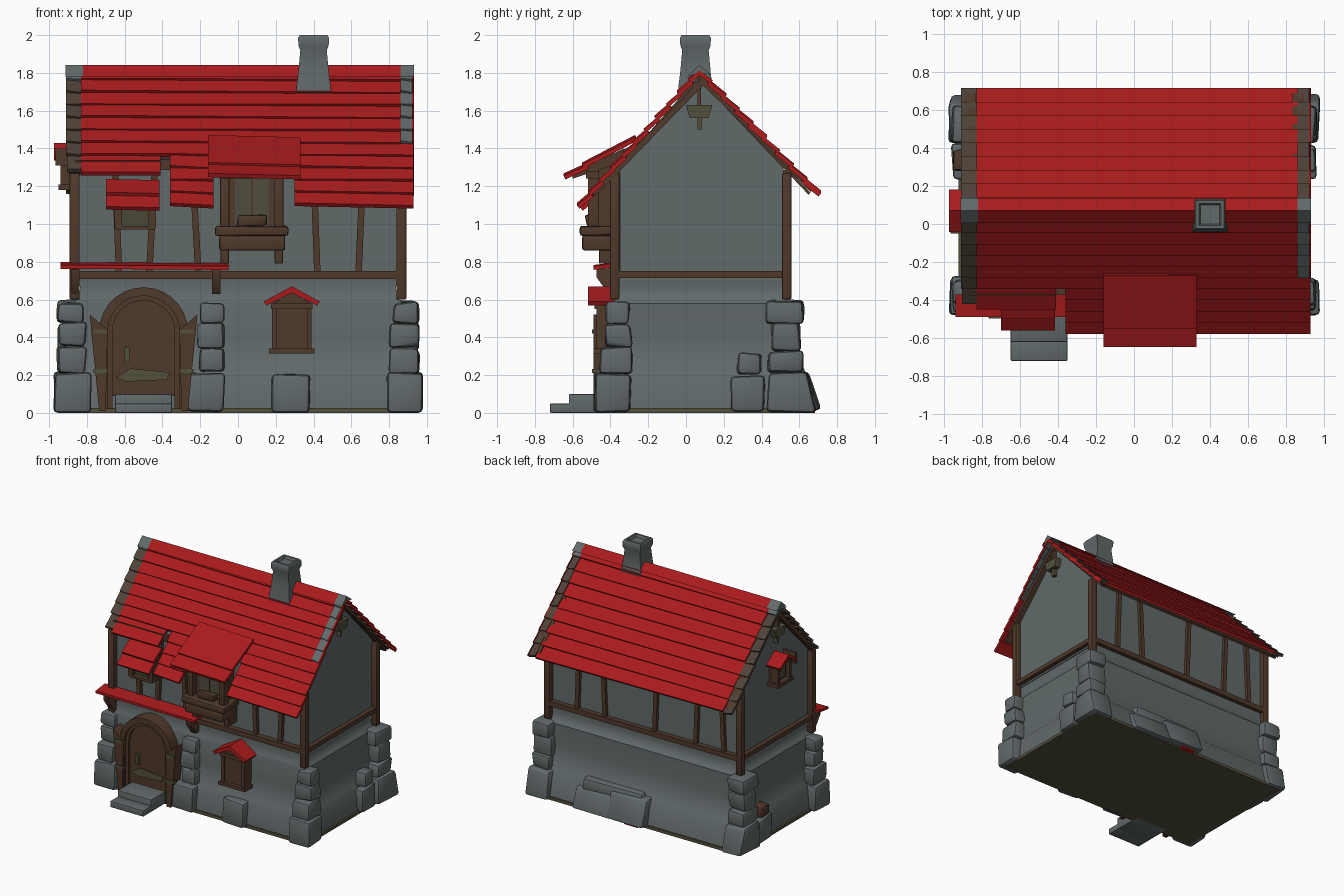
import bpy, bmesh, math, random
from mathutils import Vector

random.seed(4)
cube = bpy.data.objects.get("Cube")
if cube:
    bpy.data.objects.remove(cube)

def material(name, *rgb):
    m = bpy.data.materials.new(name)
    m.use_nodes = True
    m.diffuse_color = (*rgb, 1)
    node = next(n for n in m.node_tree.nodes if n.type == 'BSDF_PRINCIPLED')
    node.inputs["Base Color"].default_value = (*rgb, 1)
    node.inputs["Roughness"].default_value = 0.8
    return m

RED = material("red roof", 0.4, 0.011, 0.012)
GREY = material("grey stone", 0.12, 0.142, 0.144)
WOOD = material("brown wood", 0.08, 0.041, 0.024)
WORN = material("worn plank end", 0.078, 0.056, 0.04)
OLIVE = material("olive earth", 0.085, 0.08, 0.044)
GLASS = material("window glass", 0.08, 0.075, 0.046)

def loft(name, rings, mat, bevel=0):
    """Skin closed rings of 3D points and cap both ends."""
    bm = bmesh.new()
    loops = [[bm.verts.new(p) for p in ring] for ring in rings]
    for a, b in zip(loops, loops[1:]):
        for i in range(len(a)):
            bm.faces.new((a[i - 1], a[i], b[i], b[i - 1]))
    bm.faces.new(loops[0])
    bm.faces.new(loops[-1])
    bmesh.ops.recalc_face_normals(bm, faces=bm.faces)
    if bevel:
        bmesh.ops.bevel(bm, geom=bm.edges[:], offset=bevel, segments=2, profile=0.5, affect='EDGES')
    me = bpy.data.meshes.new(name)
    bm.to_mesh(me)
    bm.free()
    me.materials.append(mat)
    me.shade_smooth()
    me.set_sharp_from_angle(angle=math.radians(40))
    bpy.context.collection.objects.link(bpy.data.objects.new(name, me))

def prism(name, pts, axis, a, b, mat, slew=0):
    """Extrude a profile: (y, z) points along x, or (x, z) points along y."""
    def ring(t, dz):
        return [(t, u, v + dz) if axis == 'x' else (u, t, v + dz) for u, v in pts]
    loft(name, [ring(a, slew), ring(b, -slew)], mat)

def box(name, x, y, z, mat, bevel=0, jitter=0, flare=0):
    """Box between limits; flare pushes out the back foot."""
    x = sorted(x)
    def p(v):
        return v + random.uniform(-jitter, jitter)
    loft(name, [[(p(x[i]), p(y[j]) + f * j, max(0, p(h))) for i, j in ((0, 0), (1, 0), (1, 1), (0, 1))]
                for h, f in zip(z, (flare, 0))], mat, bevel)

def stone(name, x, y, z, flare=0):
    box(name, x, y, z, GREY, 0.022, 0.01, flare)

def slab(name, top, low, x, mat, thick=0.022, slew=0):
    """Sloping board from its upper to its lower (y, z) edge."""
    top, low = Vector(top), Vector(low)
    d = (low - top).normalized()
    n = Vector((d.y, -d.x)) * (thick if d.x > 0 else -thick)
    prism(name, [tuple(p) for p in (top, low, low + n, top + n)], 'x', x[0], x[1], mat, slew)

# Ground plate, flared stone storey and plastered upper storey
box("ground_plate", (-.925, .925), (-.44, .65), (0, .025), OLIVE)
levels = ((.02, .91, -.43, .64), (.19, .895, -.415, .60), (.215, .875, -.395, .575), (.4, .865, -.385, .55),
          (.58, .87, -.385, .55), (.6, .85, -.375, .53), (.66, .835, -.36, .515), (.73, .85, -.37, .525))
loft("stone_storey", [[(-w, f, z), (w, f, z), (w, b, z), (-w, b, z)] for z, w, f, b in levels], GREY)
prism("upper_storey", [(-.35, .7), (.515, .7), (.515, 1.32), (.07, 1.78), (-.35, 1.30)], 'x', -.85, .85, GREY)

# Corner stones stacked at each corner
front_stack = ((0, .21, .19, -.48, -.29), (.21, .35, .15, -.46, -.28), (.35, .475, .15, -.43, -.29),
               (.475, .585, .13, -.42, -.30))
back_stack = ((0, .21, .19, .43, .64), (.21, .33, .15, .43, .615), (.33, .475, .16, .45, .60),
              (.475, .595, .15, .42, .62))
for side, label in ((1, "left"), (-1, "right")):
    for row, stack in (("front", front_stack), ("back", back_stack)):
        for z0, z1, w, y0, y1 in stack:
            edge = .972 if z0 < .1 else .955
            flare = .05 if row == "back" and z0 < .1 else 0
            stone(f"{row}_{label}_corner_stone", (side * edge, side * (edge - w)), (y0, y1), (z0, z1), flare)
    stone(f"{label}_side_stone", (side * .955, side * .8), (.24, .42), (0, .2))
stone("left_side_top_stone", (.8, .955), (.27, .40), (.2, .32))
box("right_side_board", (-.95, -.8), (.28, .39), (.2, .3), WOOD, .012, .01)

# Stones beside the door and along the walls
for z0, z1, x0 in ((0, .21, -.265), (.21, .345, -.205), (.345, .475, -.21), (.475, .58, -.20)):
    stone("door_pillar_stone", (x0, -.07), (-.48 if z0 < .1 else -.445, -.33), (z0, z1))
stone("front_wall_stone", (.18, .385), (-.475, -.35), (0, .2))
stone("back_wall_stone", (.2, .56), (.5, .63), (0, .17), .06)
stone("back_wall_stone", (-.10, .23), (.5, .65), (.02, .22), .06)
stone("back_wall_top_stone", (-.04, .5), (.48, .62), (.14, .25), .02)
box("fallen_tile", (-.04, .08), (.645, .682), (0, .03), RED)

# Timber frame
def stud(name, x, lean, y0, y1):
    prism(name, [(x - .017 + lean, .74), (x + .017 + lean, .74), (x + .017 - lean, 1.285), (x - .017 - lean, 1.285)],
          'y', y0, y1, WOOD)

for y in (-.378, .533):
    box("long_rail", (-.89, .89), (y - .022, y + .022), (.71, .75), WOOD)
    for x in (-.865, .865):
        box("corner_post", (x - .027, x + .027), (y - .025, y + .025), (.6, 1.27), WOOD, .008)
for x, low in ((-.865, (-.40, 1.28)), (.865, (-.50, 1.17))):
    box("side_rail", (x - .02, x + .02), (-.38, .53), (.715, .75), WOOD)
    prism("back_rake", [(.07, 1.80), (.07, 1.755), (.66, 1.17), (.69, 1.19)], 'x', x - .03, x + .03, WOOD)
    slab("front_rake", (.07, 1.755), low, (x - .03, x + .03), WOOD, .03)
    # Gable bracket hanging under the ridge
    box("king_post", (x - .02, x + .02), (.06, .08), (1.6, 1.77), WOOD)
    prism("gable_bracket", [(0, 1.63), (.14, 1.63), (.12, 1.56), (.02, 1.56)], 'x', x - .035, x + .035, OLIVE)
    box("bracket_hook", (x - .015, x + .015), (.06, .085), (1.50, 1.56), OLIVE)
for x, lean in ((-.64, .01), (-.455, -.015), (-.225, .015), (.41, .01), (.65, -.012)):
    stud("front_stud", x, lean, -.38, -.33)
for x, lean in ((.6, .01), (.37, -.012), (-.1, .01), (-.47, .01), (-.7, -.012)):
    stud("back_stud", x, lean, .49, .54)
box("front_wall_plate", (-.86, -.36), (-.375, -.34), (1.285, 1.335), WOOD)

# Roof of overlapping planks
RIDGE = Vector((.07, 1.815))

def roof_side(label, eave, count):
    step = (Vector(eave) - RIDGE) / count
    for i in range(count):
        top = RIDGE + step * max(i - .25, 0)
        low = RIDGE + step * (i + 1) + Vector((0, .02))
        spans, ends = [(-.83, .86), (.922, .932)], [(-.91, -.83), (.86, .922)]
        if label == "front" and low.y < 1.36:
            spans, ends = [(-.36, -.13), (.3, .93)], []
        elif label == "front" and low.y < 1.43:
            spans, ends = [(-.83, .93)], ends[:1]
        slew = .004 + random.uniform(-.004, .004)
        for s in spans:
            slab(label + "_roof_plank", top, low, s, RED, slew=slew)
        for s in ends:
            grey = i == 0 or (label == "front" and s[0] > 0)
            slab(label + "_plank_end", top, low, s, GREY if grey else WORN, slew=slew)

roof_side("front", (-.578, 1.085), 11)
roof_side("back", (.715, 1.15), 9)
slab("short_eave_plank", (-.30, 1.385), (-.45, 1.275), (-.83, -.41), RED)
slab("short_eave_end", (-.30, 1.385), (-.42, 1.29), (-.905, -.83), WORN)
slab("front_deck", (.07, 1.785), (-.32, 1.345), (-.88, .88), WOOD, .015)
slab("back_deck", (.07, 1.785), (.66, 1.165), (-.88, .88), WOOD, .015)
for name, x0, x1, mat in (("ridge_cap", -.82, .86, RED), ("ridge_end", -.912, -.82, GREY), ("ridge_end", .86, .932, GREY)):
    prism(name, [(.07, 1.842), (.135, 1.79), (.07, 1.80), (.005, 1.78)], 'x', x0, x1, mat)

# Chimney
loft("chimney", [[(.4 + sx * w, .05 + sy * w, z) for sx, sy in ((-1, -1), (1, -1), (1, 1), (-1, 1))]
                 for z, w in ((1.66, .095), (1.73, .09), (1.8, .081), (1.92, .07), (1.945, .08),
                              (1.985, .082), (2, .073), (2, .058), (1.98, .05))], GREY)

# Large dormer
slab("dormer_roof", (-.27, 1.465), (-.55, 1.32), (-.16, .33), RED, .022, .006)
slab("dormer_eave", (-.52, 1.32), (-.648, 1.262), (-.16, .33), RED, .022, .006)
prism("dormer_body", [(-.30, .95), (-.47, .95), (-.47, 1.32), (-.30, 1.41)], 'x', -.06, .21, WOOD)
box("dormer_window", (-.015, .165), (-.476, -.46), (1.0, 1.25), GLASS)
for x in (-.07, .215):
    box("dormer_post", (x - .025, x + .025), (-.52, -.46), (.95, 1.27), WOOD, .006)
    box("dormer_bracket", (x - .022, x + .022), (-.46, -.35), (.79, .88), WOOD, .006)
    prism("dormer_rafter", [(-.60, 1.27), (-.60, 1.24), (-.33, 1.33), (-.33, 1.40)], 'x', x - .02, x + .02, WOOD)
box("dormer_lintel", (-.1, .26), (-.53, -.46), (1.24, 1.28), WOOD)
box("dormer_sill", (-.12, .265), (-.565, -.36), (.94, .99), WOOD, .012, .004)
box("dormer_sill_base", (-.10, .25), (-.55, -.36), (.86, .94), WOOD, .012)
box("window_mullion", (.07, .08), (-.482, -.46), (1.0, 1.25), WOOD)
box("flower_trough", (.0, .15), (-.53, -.48), (.99, 1.05), WOOD, .012, .01)

# Small dormer
slab("small_dormer_roof", (-.39, 1.235), (-.50, 1.165), (-.70, -.415), RED, .022, .003)
slab("small_dormer_eave", (-.47, 1.165), (-.56, 1.09), (-.70, -.415), RED, .022, .003)
prism("small_dormer_body", [(-.34, .98), (-.44, .98), (-.47, 1.15), (-.34, 1.22)], 'x', -.625, -.455, GLASS)
for x in (-.635, -.455):
    box("small_dormer_post", (x - .02, x + .02), (-.48, -.36), (.98, 1.17), WOOD)
box("small_dormer_lintel", (-.66, -.435), (-.49, -.42), (1.085, 1.12), WOOD)
box("small_dormer_sill", (-.64, -.44), (-.48, -.36), (.97, .99), WOOD)

# Awning board above the door
prism("awning_board", [(-.49, .76), (-.37, .775), (-.37, .795), (-.49, .78)], 'x', -.94, -.05, RED, .003)
for x in (-.86, -.115):
    prism("awning_bracket", [(-.37, .63), (-.41, .63), (-.475, .72), (-.475, .76), (-.37, .77)], 'x', x - .022, x + .022, WOOD)

# Arched door, frame and steps
def arch(r, base):
    curve = [(-.5 + r * math.cos(math.pi * k / 14), .43 + r * math.sin(math.pi * k / 14)) for k in range(15)]
    return [(-.5 + r, base)] + curve + [(-.5 - r, base)]

prism("door_frame", arch(.235, .02) + arch(.19, .02)[::-1], 'y', -.475, -.34, WOOD)
prism("door_inner_frame", arch(.195, .02) + arch(.165, .02)[::-1], 'y', -.46, -.34, WOOD)
prism("door", arch(.17, .09), 'y', -.44, -.34, WOOD)
for s in (-1, 1):
    prism("door_side_post", [(-.5 + s * u, v) for u, v in ((.2, .01), (.235, .01), (.285, .52), (.19, .44))],
          'y', -.49, -.36, WOOD)
    for z in (.21, .42):
        box("frame_strap", (-.5 + s * .19, -.5 + s * .265), (-.497, -.45), (z, z + .022), OLIVE)
prism("door_band", [(-.645, .19), (-.6, .165), (-.38, .175), (-.36, .215), (-.57, .235)], 'y', -.449, -.43, OLIVE)
box("door_handle", (-.6, -.575), (-.465, -.43), (.27, .345), OLIVE)
box("upper_step", (-.65, -.35), (-.62, -.38), (0, .1), GREY, .006)
box("lower_step", (-.65, -.35), (-.72, -.6), (0, .05), GREY, .006)

# Small front window and small right gable window, each with a gabled hood
box("front_window", (.185, .385), (-.46, -.36), (.33, .60), WOOD)
box("front_window_sill", (.165, .405), (-.49, -.36), (.315, .34), WOOD)
box("front_window_head", (.175, .395), (-.485, -.36), (.55, .58), WOOD)
prism("front_window_gable", [(.18, .57), (.39, .57), (.285, .64)], 'y', -.47, -.36, WOOD)
box("gable_window", (-.91, -.82), (-.005, .145), (1.2, 1.36), WOOD)
box("gable_window_pane", (-.916, -.9), (.025, .115), (1.225, 1.34), GLASS)
box("gable_window_sill", (-.95, -.82), (-.03, .17), (1.18, 1.21), WOOD)
prism("gable_window_gable", [(-.01, 1.35), (.15, 1.35), (.07, 1.41)], 'x', -.94, -.82, WOOD)
box("gable_window_barge", (-.965, -.83), (-.05, -.04), (1.31, 1.4), WOOD)
for s in (-1, 1):
    box("front_window_jamb", (.285 + s * .08, .285 + s * .105), (-.475, -.38), (.33, .57), WOOD)
    prism("front_window_hood", [(.285, .67), (.285, .635), (.285 + s * .135, .568), (.285 + s * .148, .59)], 'y', -.52, -.36, RED)
    prism("gable_window_hood", [(.07, 1.43), (.07, 1.405), (.07 + s * .1, 1.335), (.07 + s * .112, 1.355)], 'x', -.975, -.82, RED)
    box("gable_window_post", (-.94, -.88), sorted((.07 + s * .06, .07 + s * .085)), (1.2, 1.36), WOOD)
